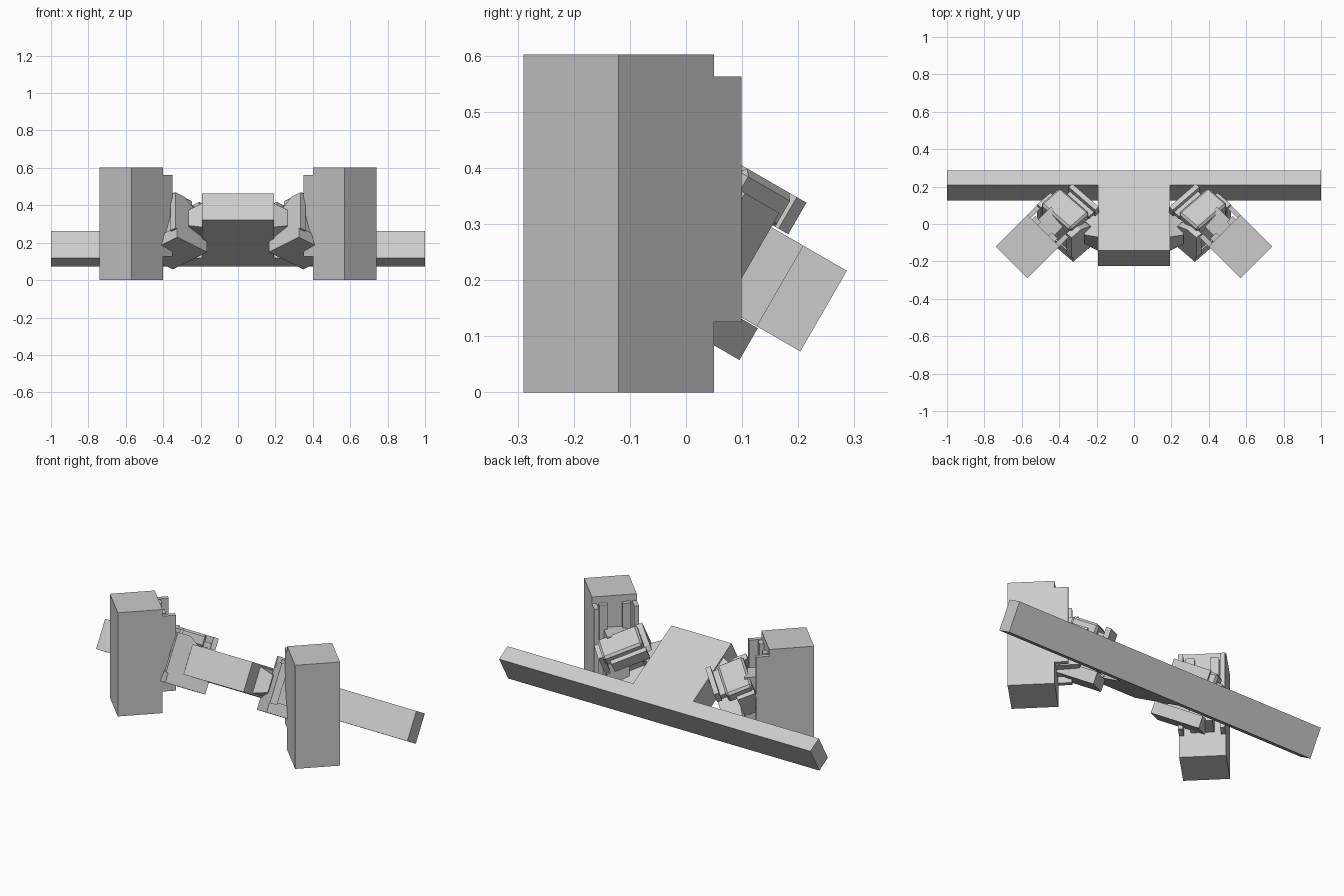
import bpy, bmesh
from math import radians
from mathutils import Matrix, Vector

cube = bpy.data.objects.get("Cube")
if cube:
    bpy.data.objects.remove(cube, do_unlink=True)

grey = bpy.data.materials.new("plain grey")
grey.use_nodes = True
COLOUR = (0.6, 0.6, 0.6, 1)
grey.diffuse_color = COLOUR
grey.node_tree.nodes["Principled BSDF"].inputs["Base Color"].default_value = COLOUR

# Frames: the beam leans about x; the arms also turn 45 degrees within it
TILT = Matrix.Rotation(radians(-30), 4, 'X')
TURN = Matrix.Rotation(radians(-45), 4, 'Z')
ARM = TILT @ Matrix.Translation((0.355, -0.15, 0)) @ TURN
POD = Matrix.Translation((0.485, -0.035, 0)) @ TURN


def finish(name, bm, frame, mirrored):
    bmesh.ops.recalc_face_normals(bm, faces=bm.faces)
    bm.transform(frame)
    mesh = bpy.data.meshes.new(name)
    bm.to_mesh(mesh)
    bm.free()
    mesh.materials.append(grey)
    obj = bpy.data.objects.new(name, mesh)
    bpy.context.collection.objects.link(obj)
    if mirrored:
        obj.modifiers.new("mirror", 'MIRROR').use_axis[0] = True
    return obj


def box(name, xs, ys, zs, frame, mirrored=True):
    """Box given by its ranges in the chosen frame."""
    bm = bmesh.new()
    bmesh.ops.create_cube(bm, size=1)
    for v in bm.verts:
        v.co = Vector([r[0] if c < 0 else r[1] for c, r in zip(v.co, (xs, ys, zs))])
    return finish(name, bm, frame, mirrored)


def prism(name, outline, ys, frame):
    """Outline in the x-z plane, extruded along y."""
    bm = bmesh.new()
    face = bm.faces.new([bm.verts.new((x, ys[0], z)) for x, z in outline])
    out = bmesh.ops.extrude_face_region(bm, geom=[face])
    for v in out["geom"]:
        if isinstance(v, bmesh.types.BMVert):
            v.co.y = ys[1]
    return finish(name, bm, frame, True)


# Cross beam and central block share one section height
box("cross_beam", (-1, 1), (0.05, 0.14), (0.165, 0.331), TILT, False)
box("central_block", (-0.193, 0.193), (-0.355, 0.14), (0.165, 0.331), TILT, False)

# Chamfered pivot boss on each flank of the block
boss = box("pivot_boss", (0.18, 0.265), (-0.27, -0.1), (0.17, 0.325), TILT)
for v in boss.data.vertices:
    if v.co.x > 0.2:
        centre = TILT @ Vector((0.265, -0.185, 0.2475))
        v.co = centre + (v.co - centre) * 0.62

# Upright pods
box("pod", (0, 0.24), (-0.12, 0.12), (0, 0.602), POD)

# Rail channel on the inner face of each pod
for side in (-1, 1):
    box("rail_wall", (-0.07, 0.005), sorted((side * 0.095, side * 0.12)), (0.125, 0.563), POD)
    box("rail_lip", (-0.025, 0.005), sorted((side * 0.04, side * 0.085)), (0.3, 0.563), POD)
box("rail_slider", (-0.12, 0.005), (-0.06, 0.06), (0.14, 0.42), POD)

# Clamp arm: lower jaw, upper jaw, web and grip strip
box("lower_jaw", (-0.148, 0.078), (-0.12, 0.14), (0.0975, 0.163), ARM)
top = box("upper_jaw", (-0.076, 0.07), (-0.09, 0.134), (0.33, 0.4), ARM)
bevel = top.modifiers.new("bevel", 'BEVEL')
bevel.width = 0.012
bevel.segments = 1
box("arm_web", (-0.01, 0.07), (-0.09, 0.12), (0.15, 0.34), ARM)
box("grip_base", (-0.13, -0.07), (-0.09, 0.09), (0.335, 0.365), ARM)
box("grip_strip", (-0.136, -0.108), (-0.1, 0.1), (0.335, 0.4), ARM)
box("arm_cheek", (-0.03, 0.07), (0.13, 0.16), (0.22, 0.36), ARM)

# Sloped gusset closing the front of the arm
prism("arm_gusset",
      [(0.09, 0.15), (-0.14, 0.15), (-0.14, 0.19), (-0.04, 0.33), (0.02, 0.37), (0.09, 0.37)],
      (-0.12, -0.08), ARM)
